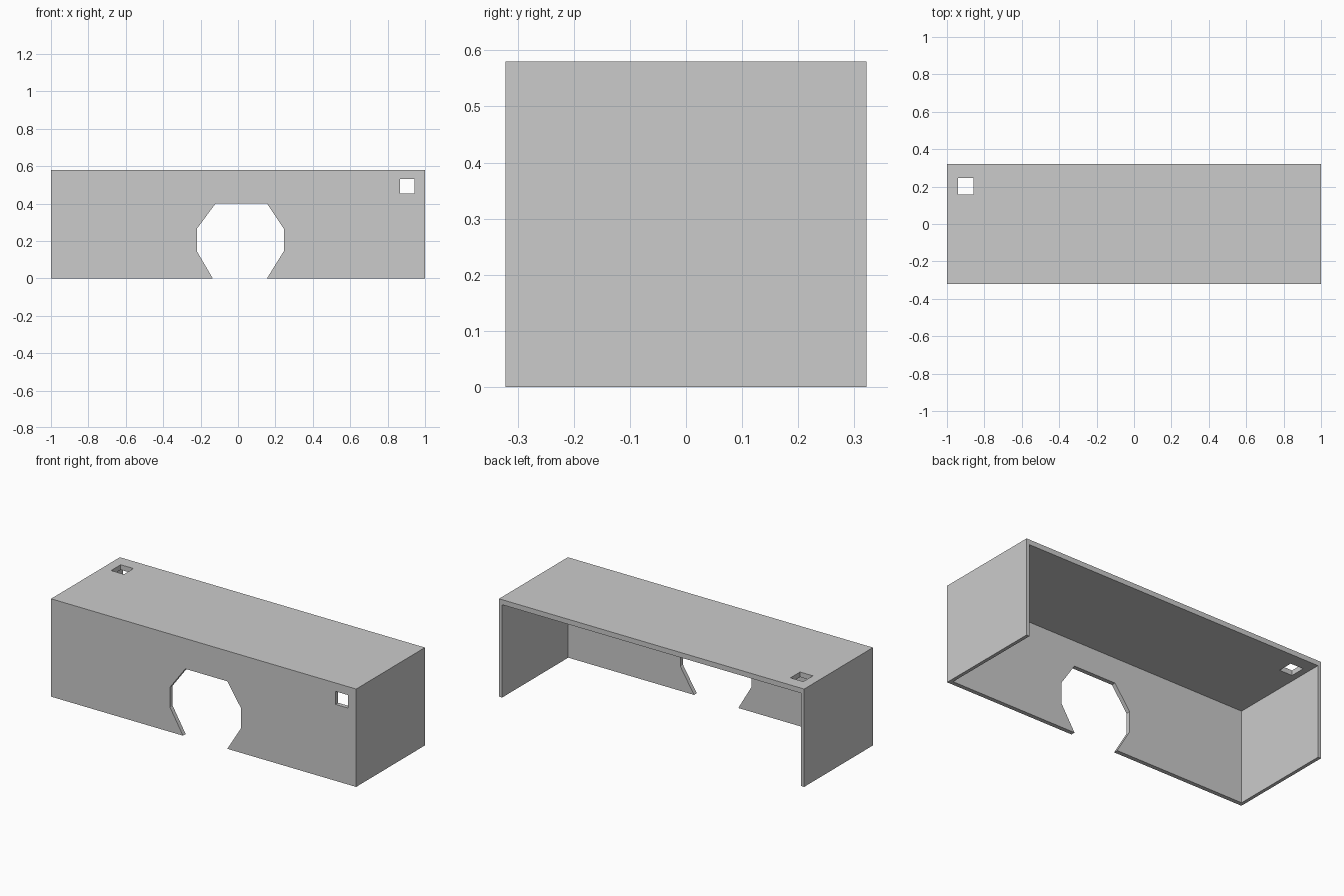
import bpy
from math import pi

if "Cube" in bpy.data.objects:
    bpy.data.objects.remove(bpy.data.objects["Cube"])

L, D, H = 1.0, 0.322, 0.58           # half length, half depth, height
SIDE, FRONT, TOP = 0.02, 0.025, 0.03  # panel thicknesses


def rect(x0, x1, y0, y1):
    return [(x0, y0), (x1, y0), (x1, y1), (x0, y1)]


def panel(name, outlines, thick, loc, rot=(0, 0, 0)):
    """Filled 2D outline (later outlines are holes), given a thickness."""
    cu = bpy.data.curves.new(name, 'CURVE')
    cu.dimensions = '2D'
    cu.fill_mode = 'BOTH'
    cu.extrude = thick / 2
    for pts in outlines:
        sp = cu.splines.new('POLY')
        sp.points.add(len(pts) - 1)
        for p, (x, y) in zip(sp.points, pts):
            p.co = (x, y, 0, 1)
        sp.use_cyclic_u = True
        sp.use_smooth = False
    ob = bpy.data.objects.new(name, cu)
    bpy.context.collection.objects.link(ob)
    ob.location, ob.rotation_euler = loc, rot
    bpy.ops.object.select_all(action='DESELECT')
    ob.select_set(True)
    bpy.context.view_layer.objects.active = ob
    bpy.ops.object.convert(target='MESH')
    bpy.ops.object.shade_flat()
    return bpy.context.object


# Front wall with the eight-sided doorway and a small square window
doorway = [(-0.135, 0), (-0.22, 0.145), (-0.22, 0.265), (-0.12, 0.40),
           (0.155, 0.40), (0.245, 0.265), (0.245, 0.145), (0.155, 0)]
front = [(-L, 0)] + doorway + [(L, 0), (L, H - TOP), (-L, H - TOP)]
panel("front_wall", [front, rect(0.865, 0.945, 0.453, 0.53)], FRONT,
      (0, -D + FRONT / 2, 0), (pi / 2, 0, 0))

# Roof with a small square hole
panel("roof", [rect(-L, L, -D, D), rect(-0.942, -0.858, 0.157, 0.247)], TOP,
      (0, 0, H - TOP / 2))

# End walls (back and bottom stay open)
for name, s in (("left_wall", -1), ("right_wall", 1)):
    panel(name, [rect(-D + FRONT, D, 0, H - TOP)], SIDE,
          (s * (L - SIDE / 2), 0, 0), (pi / 2, 0, pi / 2))
